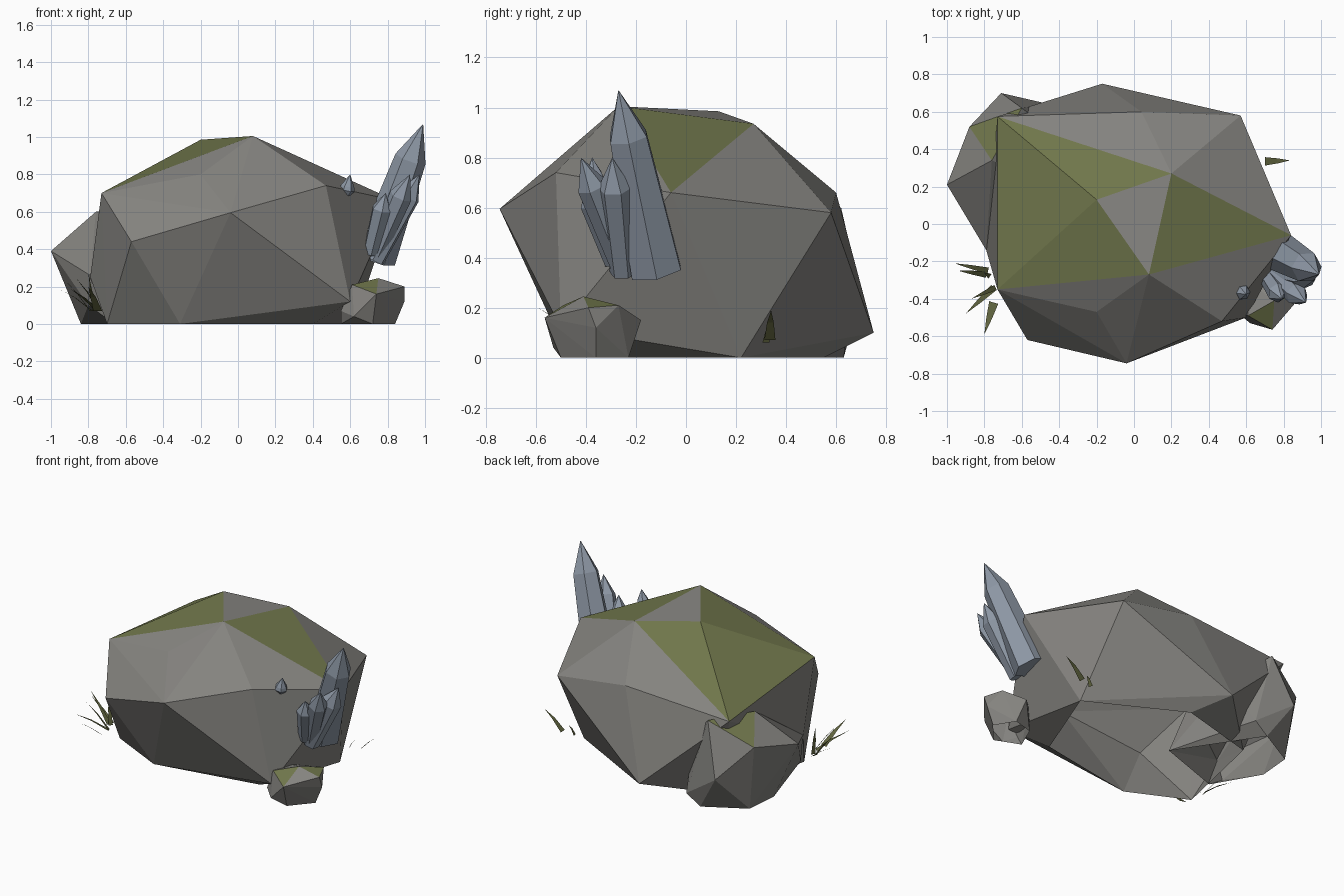
import bpy, bmesh, math
from mathutils import Vector

if "Cube" in bpy.data.objects:
    bpy.data.objects.remove(bpy.data.objects["Cube"])


def material(name, rgb):
    m = bpy.data.materials.new(name)
    m.diffuse_color = (*rgb, 1)
    m.use_nodes = True
    m.node_tree.nodes["Principled BSDF"].inputs["Base Color"].default_value = m.diffuse_color
    return m


ROCK = material("stone", (0.235, 0.23, 0.215))
MOSS = material("moss", (0.16, 0.18, 0.07))
CRYSTAL = material("crystal", (0.27, 0.315, 0.38))
GRASS = material("grass", (0.12, 0.13, 0.05))


def finish(bm, name, mats):
    me = bpy.data.meshes.new(name)
    bm.to_mesh(me)
    bm.free()
    for m in mats:
        me.materials.append(m)
    ob = bpy.data.objects.new(name, me)
    bpy.context.collection.objects.link(ob)
    return ob


def rock(name, points, mossy):
    """Faceted boulder: convex hull of corner points, open underneath, moss on chosen facets."""
    bm = bmesh.new()
    for p in points:
        bm.verts.new(p)
    bmesh.ops.convex_hull(bm, input=bm.verts[:])
    loose = [v for v in bm.verts if not v.link_faces]
    bmesh.ops.delete(bm, geom=loose, context='VERTS')
    bmesh.ops.recalc_face_normals(bm, faces=bm.faces[:])
    centers = [sum((Vector(points[i]) for i in t), Vector()) / 3 for t in mossy]
    for f in bm.faces:
        c = f.calc_center_median()
        if any((c - k).length < 0.03 for k in centers):
            f.material_index = 1
    under = [f for f in bm.faces if all(v.co.z < 0.005 for v in f.verts)]
    bmesh.ops.delete(bm, geom=under, context='FACES')
    return finish(bm, name, [ROCK, MOSS])


# main boulder
rock("main_boulder", [
    (0.08, -0.27, 1.005), (-0.20, 0.13, 0.985), (0.20, 0.27, 0.935),
    (-0.73, -0.35, 0.70), (-0.73, 0.575, 0.61), (0.84, -0.06, 0.66),
    (0.57, 0.58, 0.58), (0.04, 0.60, 0.66), (0.47, -0.52, 0.74),
    (-0.20, -0.47, 0.80), (-0.04, -0.745, 0.595), (-0.57, -0.62, 0.44),
    (0.60, -0.50, 0.12), (-0.79, -0.14, 0.25), (-0.17, 0.75, 0.10),
    (-0.31, -0.47, 0), (0.40, -0.34, 0), (0.62, 0.22, 0),
    (0.0, 0.55, 0), (-0.55, 0.40, 0), (-0.70, -0.28, 0)],
    [(3, 4, 1), (4, 2, 1), (0, 1, 3), (0, 2, 5)])

# side boulder at the left back, partly buried in the main one
rock("side_boulder", [
    (-0.76, 0.34, 0.60), (-1.0, 0.21, 0.39), (-0.88, 0.52, 0.45),
    (-0.71, 0.70, 0.25), (-0.45, 0.64, 0.07), (-0.60, 0.62, 0.60),
    (-0.84, 0.25, 0), (-0.82, 0.48, 0), (-0.55, 0.63, 0),
    (-0.80, -0.10, 0.10), (-0.79, -0.14, 0.26), (-0.66, -0.06, 0),
    (-0.20, 0.10, 0), (-0.32, 0.15, 0.35), (-0.38, 0.45, 0.40)],
    [(0, 2, 5)])

# small stone at the right front
rock("small_stone", [
    (0.75, -0.41, 0.245), (0.89, -0.39, 0.20), (0.74, -0.565, 0.16),
    (0.61, -0.49, 0.21), (0.84, -0.27, 0.21), (0.72, -0.18, 0.15),
    (0.55, -0.47, 0.07), (0.89, -0.36, 0.12), (0.84, -0.36, 0),
    (0.62, -0.27, 0), (0.72, -0.50, 0), (0.60, -0.30, 0.18),
    (0.62, -0.53, 0.04), (0.55, -0.43, 0.0), (0.76, -0.23, 0)],
    [(0, 1, 4), (0, 2, 3)])


def crystal(name, base, tip, r0, r1, shoulder=0.74, low=0.0):
    """Six-sided shaft with a pointed end; low > 0 also points the root."""
    base, tip = Vector(base), Vector(tip)
    q = (tip - base).to_track_quat('Z', 'Y')
    bm = bmesh.new()
    rings = []
    for t, r in ((low, r0), (shoulder, r1)):
        c = base.lerp(tip, t)
        rings.append([bm.verts.new(c + q @ Vector(
            (r * math.cos(i * math.pi / 3), r * math.sin(i * math.pi / 3), 0)))
            for i in range(6)])
    a, b = bm.verts.new(base), bm.verts.new(tip)
    for i in range(6):
        j = (i + 1) % 6
        bm.faces.new((rings[0][i], rings[0][j], rings[1][j], rings[1][i]))
        bm.faces.new((rings[1][i], rings[1][j], b))
        bm.faces.new((rings[0][j], rings[0][i], a))
    bmesh.ops.recalc_face_normals(bm, faces=bm.faces[:])
    finish(bm, name, [CRYSTAL])


# crystal cluster
crystal("large_crystal", (0.73, -0.12, 0.35), (0.99, -0.27, 1.07), 0.115, 0.085)
crystal("middle_crystal", (0.73, -0.25, 0.34), (0.97, -0.295, 0.80), 0.055, 0.068)
crystal("front_crystal", (0.73, -0.25, 0.36), (0.92, -0.42, 0.80), 0.05, 0.062)
crystal("short_crystal", (0.71, -0.28, 0.38), (0.79, -0.40, 0.70), 0.045, 0.055)
crystal("stray_crystal", (0.57, -0.36, 0.66), (0.60, -0.375, 0.80), 0.042, 0.036, 0.55, 0.4)


def tuft(name, blades):
    """Tapering curved blades, each from a root to a tip."""
    bm = bmesh.new()
    for root, tip, w in blades:
        root, tip = Vector(root), Vector(tip)
        d = tip - root
        side = d.cross(Vector((0, 0, 1))).normalized() * w / 2
        mid = root.lerp(tip, 0.5) + Vector((0, 0, 0.01))
        v = [bm.verts.new(p) for p in (root - side, root + side,
             mid + side * 0.6, mid - side * 0.6, tip)]
        bm.faces.new(v[:4])
        bm.faces.new((v[3], v[2], v[4]))
    finish(bm, name, [GRASS])


# grass tufts
tuft("left_grass", [
    ((-0.78, -0.25, 0.07), (-0.96, -0.21, 0.19), 0.035),
    ((-0.79, -0.27, 0.07), (-0.94, -0.25, 0.25), 0.035),
    ((-0.75, -0.34, 0.07), (-0.90, -0.48, 0.19), 0.04),
    ((-0.74, -0.34, 0.07), (-0.87, -0.40, 0.25), 0.03),
    ((-0.75, -0.42, 0.07), (-0.80, -0.59, 0.20), 0.05),
    ((-0.77, -0.28, 0.07), (-0.80, -0.26, 0.27), 0.03)])
tuft("right_grass", [
    ((0.70, 0.335, 0.07), (0.835, 0.34, 0.19), 0.045),
    ((0.62, 0.32, 0.06), (0.66, 0.33, 0.12), 0.03)])
